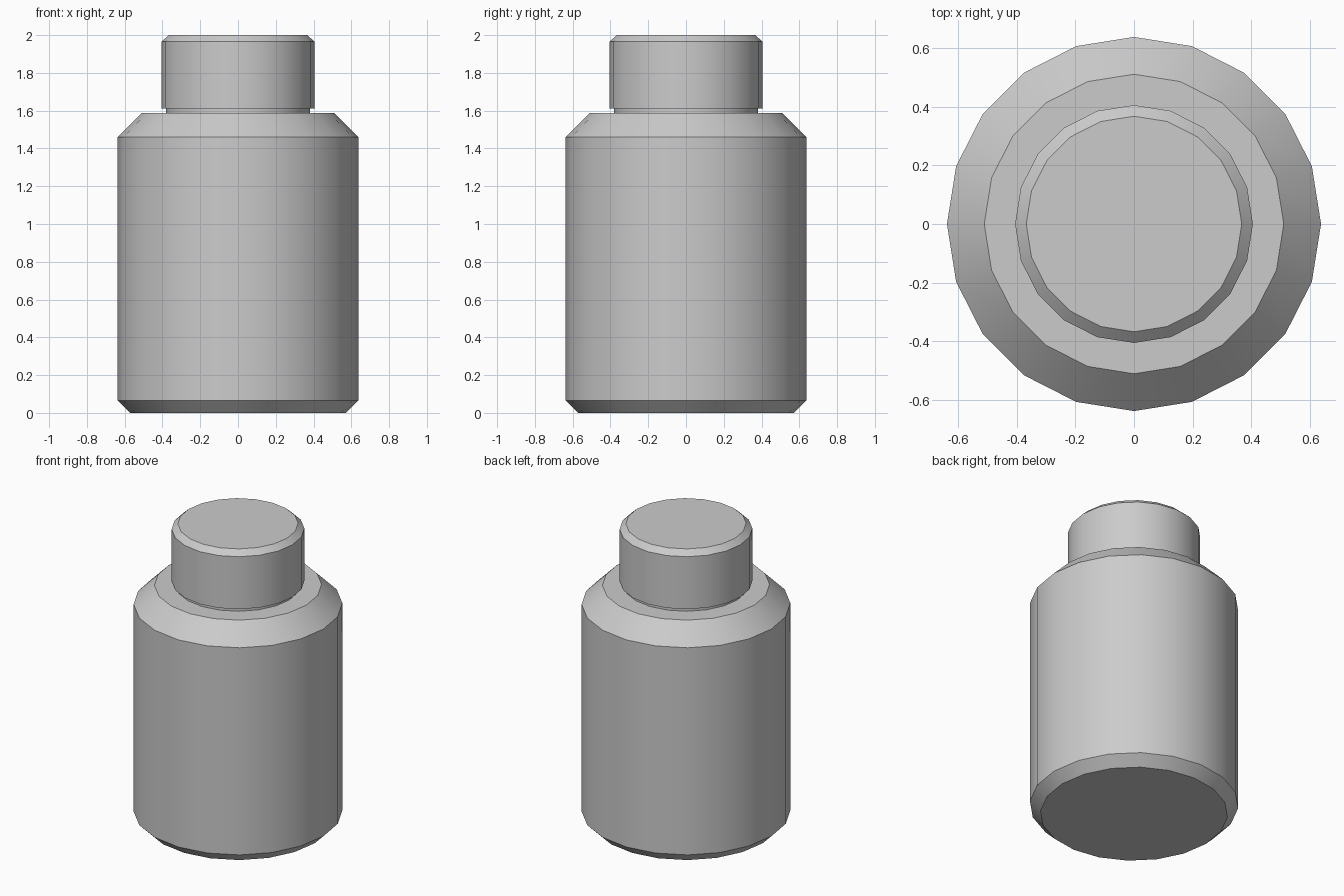
import bpy, bmesh, math

if "Cube" in bpy.data.objects:
    bpy.data.objects.remove(bpy.data.objects["Cube"])

SIDES = 20


def lathe(name, profile):
    """Closed solid of revolution from (radius, height) pairs, bottom to top."""
    bm = bmesh.new()
    rings = []
    for r, z in profile:
        rings.append([bm.verts.new((r * math.cos(2 * math.pi * i / SIDES),
                                    r * math.sin(2 * math.pi * i / SIDES), z))
                      for i in range(SIDES)])
    for lo, hi in zip(rings, rings[1:]):
        for i in range(SIDES):
            j = (i + 1) % SIDES
            bm.faces.new((lo[i], lo[j], hi[j], hi[i]))
    bm.faces.new(rings[0][::-1])
    bm.faces.new(rings[-1])
    mesh = bpy.data.meshes.new(name)
    bm.to_mesh(mesh)
    bm.free()
    obj = bpy.data.objects.new(name, mesh)
    bpy.context.collection.objects.link(obj)
    bpy.ops.object.select_all(action='DESELECT')
    obj.select_set(True)
    bpy.context.view_layer.objects.active = obj
    bpy.ops.object.shade_smooth_by_angle(angle=math.radians(30))
    return obj


# Bottle with chamfered base, sloped shoulder and short neck
lathe("bottle_body", [(0.572, 0), (0.637, 0.065), (0.637, 1.46),
                      (0.51, 1.587), (0.382, 1.587), (0.382, 1.612)])

# Cap with bevelled top edge
lathe("bottle_cap", [(0.405, 1.612), (0.405, 1.965), (0.367, 2.0)])
